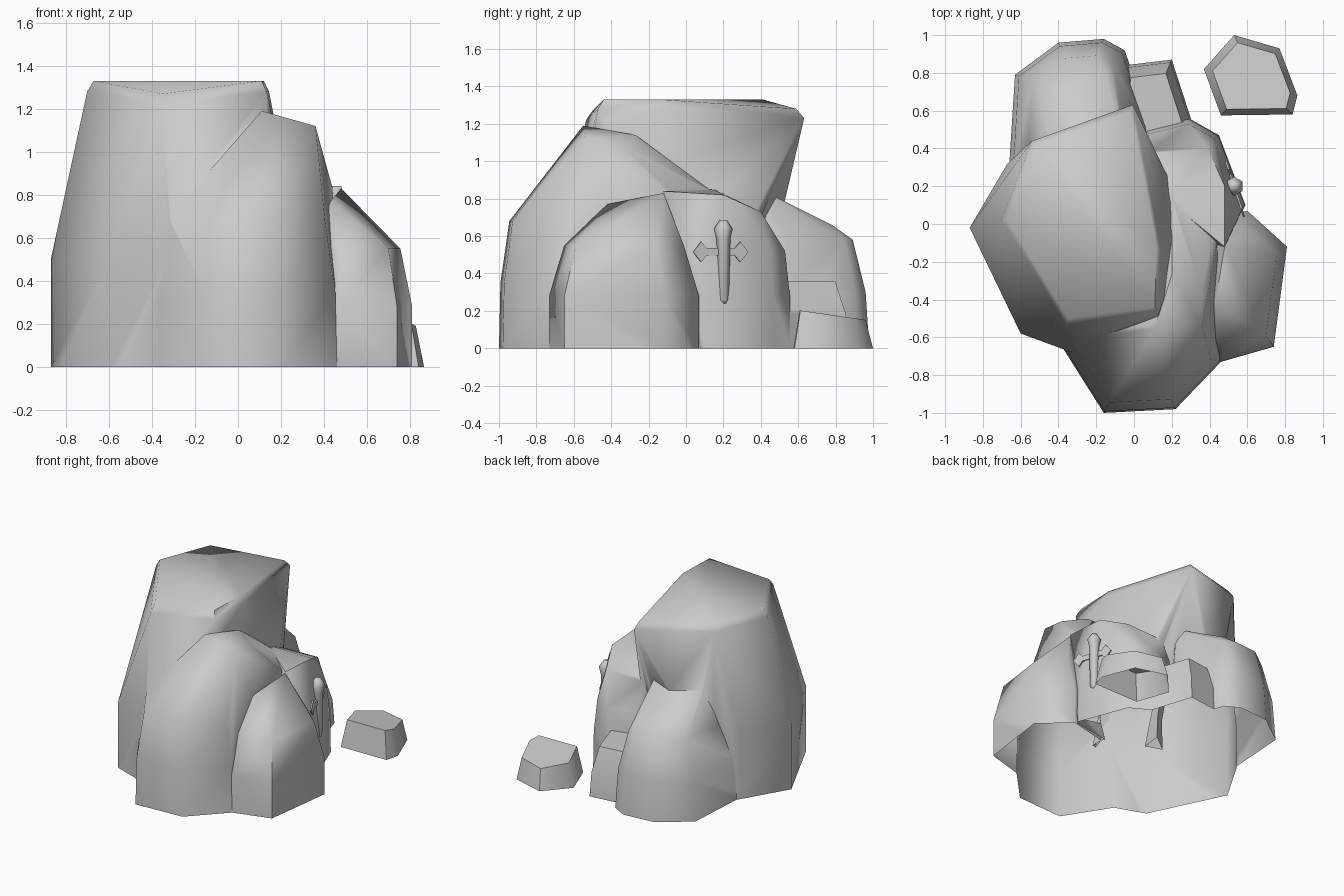
import bpy, bmesh, math
from mathutils import Matrix, Vector

if "Cube" in bpy.data.objects:
    bpy.data.objects.remove(bpy.data.objects["Cube"])


def finish(name, bm, deg):
    bmesh.ops.recalc_face_normals(bm, faces=bm.faces)
    me = bpy.data.meshes.new(name)
    bm.to_mesh(me)
    bm.free()
    ob = bpy.data.objects.new(name, me)
    bpy.context.collection.objects.link(ob)
    smooth(ob, deg)
    return ob


def smooth(ob, deg):
    bpy.ops.object.select_all(action='DESELECT')
    ob.select_set(True)
    bpy.context.view_layer.objects.active = ob
    bpy.ops.object.shade_smooth_by_angle(angle=math.radians(deg))


def rock(name, base, rings, top=(), rim=1.0, tilt=0.0):
    """Convex boulder: base outline, shrunken copies of it as (z, scale), cap points."""
    base = [Vector((x, y, 0)) for x, y in base]
    mid = sum(base, Vector()) / len(base)
    pts = base + [p - Vector((0, 0, .1)) for p in base]
    for z, s in rings:
        pts += [mid + (p - mid) * s + Vector((0, 0, z + tilt * (p.y - mid.y))) for p in base]
    cap = [Vector(p) for p in top]
    pts += cap
    if rim > 1:  # worn edge just under the cap
        c = sum(cap, Vector()) / len(cap)
        pts += [Vector((c.x + (p.x - c.x) * rim, c.y + (p.y - c.y) * rim, p.z - .05)) for p in cap]
    bm = bmesh.new()
    for p in pts:
        bm.verts.new(p)
    r = bmesh.ops.convex_hull(bm, input=bm.verts)
    junk = {g for g in r["geom_interior"] + r["geom_unused"]
            if isinstance(g, bmesh.types.BMVert) and g.is_valid}
    bmesh.ops.delete(bm, geom=list(junk), context='VERTS')
    return finish(name, bm, 180)


def cut_ground(ob):
    """Trim at z = 0 and leave the underside open."""
    bm = bmesh.new()
    bm.from_mesh(ob.data)
    bmesh.ops.bisect_plane(bm, geom=bm.verts[:] + bm.edges[:] + bm.faces[:],
                           plane_co=(0, 0, 0), plane_no=(0, 0, -1), clear_outer=True)
    flat = [f for f in bm.faces if all(abs(v.co.z) < 1e-4 for v in f.verts)]
    bmesh.ops.delete(bm, geom=flat, context='FACES')
    bm.to_mesh(ob.data)
    bm.free()


def merge(target, other):
    bpy.context.view_layer.objects.active = target
    m = target.modifiers.new("union", 'BOOLEAN')
    m.operation, m.solver, m.object = 'UNION', 'EXACT', other
    bpy.ops.object.modifier_apply(modifier=m.name)
    bpy.data.objects.remove(other)


# Tall main boulder with overhanging back
pile = rock("rock_pile",
            [(-.87, -.02), (-.6, -.58), (-.3, -.69), (.1, -.6), (.3, 0), (-.1, .12), (-.67, .32)],
            [(.5, 1)],
            [(-.67, .02, 1.33), (-.52, .41, 1.33), (-.02, .59, 1.28), (.12, -.13, 1.33),
             (.11, -.44, 1.33), (-.35, -.5, 1.27)], rim=1.07)

# Front boulder
merge(pile, rock("front_boulder",
                 [(-.4, -.62), (-.16, -1), (.22, -.98), (.46, -.73), (.46, -.1), (-.2, -.2)],
                 [(.35, .98), (.68, .86)],
                 [(.11, -.55, 1.19), (.36, -.54, 1.12), (.36, -.36, 1.1), (.2, -.27, 1.14),
                  (.2, .15, .83), (.44, -.1, .83)]))

# Right boulder
merge(pile, rock("right_boulder",
                 [(.3, -.6), (.46, -.73), (.74, -.65), (.81, -.12), (.6, .07), (.3, 0)],
                 [(.28, 1), (.55, .8)],
                 [(.48, -.12, .83), (.43, -.42, .77)]))

# Flat-topped boulder behind it
merge(pile, rock("mid_boulder",
                 [(.05, .5), (.29, .56), (.45, .47), (.59, .1), (0, 0)],
                 [(.28, .98), (.52, .87)],
                 [(.06, .37, .74), (.39, .4, .73), (.48, .2, .82), (.48, -.12, .84), (.15, .15, .85)]))

# Low back stone
merge(pile, rock("low_back_stone", [(-.05, .84), (.2, .87), (.32, .5), (-.15, .15)],
                 [(.18, .95), (.36, .74)]))

# Back boulder
merge(pile, rock("back_boulder",
                 [(-.66, .32), (-.63, .79), (-.4, .96), (-.16, .98), (-.05, .92), (.1, .5), (-.2, .1)],
                 [(.3, .94), (.58, .73)],
                 [(-.42, .7, .7), (-.15, .78, .66), (-.45, .42, .83), (-.05, .4, .85)]))
cut_ground(pile)
smooth(pile, 62)

# Separate stone on the ground, top sloping to the back
stone = rock("loose_stone",
             [(.37, .82), (.53, 1), (.77, .93), (.865, .68), (.84, .58), (.46, .575)],
             [(.18, .83)], tilt=-.12)
cut_ground(stone)
smooth(stone, 60)

# Sword handle: six-sided turned profile (z, radius)
bm = bmesh.new()
rings = []
for z, r in [(.24, .02), (.26, .03), (.58, .037), (.64, .05), (.685, .02)]:
    ring = bmesh.ops.create_circle(bm, segments=6, radius=r,
                                   matrix=Matrix.Translation((.53, .2, z)))
    rings.append(ring["verts"])
for lo, hi in zip(rings, rings[1:]):
    for i in range(6):
        bm.faces.new((lo[i], lo[i - 1], hi[i - 1], hi[i]))
bm.faces.new(rings[0])
bm.faces.new(rings[-1])
finish("sword_handle", bm, 70)

# Sword guard: thin plate with diamond tips
half = [(.08, .02), (.11, .055), (.155, 0), (.11, -.055), (.08, -.02)]
bm = bmesh.new()
face = bm.faces.new([bm.verts.new((-.005, s * y, s * z)) for s in (1, -1) for y, z in half])
ext = bmesh.ops.extrude_face_region(bm, geom=[face])
bmesh.ops.translate(bm, vec=(.01, 0, 0),
                    verts=[g for g in ext["geom"] if isinstance(g, bmesh.types.BMVert)])
bmesh.ops.transform(bm, verts=bm.verts, matrix=Matrix.Translation((.535, .185, .515))
                    @ Matrix.Rotation(math.radians(18), 4, 'Z'))
finish("sword_guard", bm, 30)
